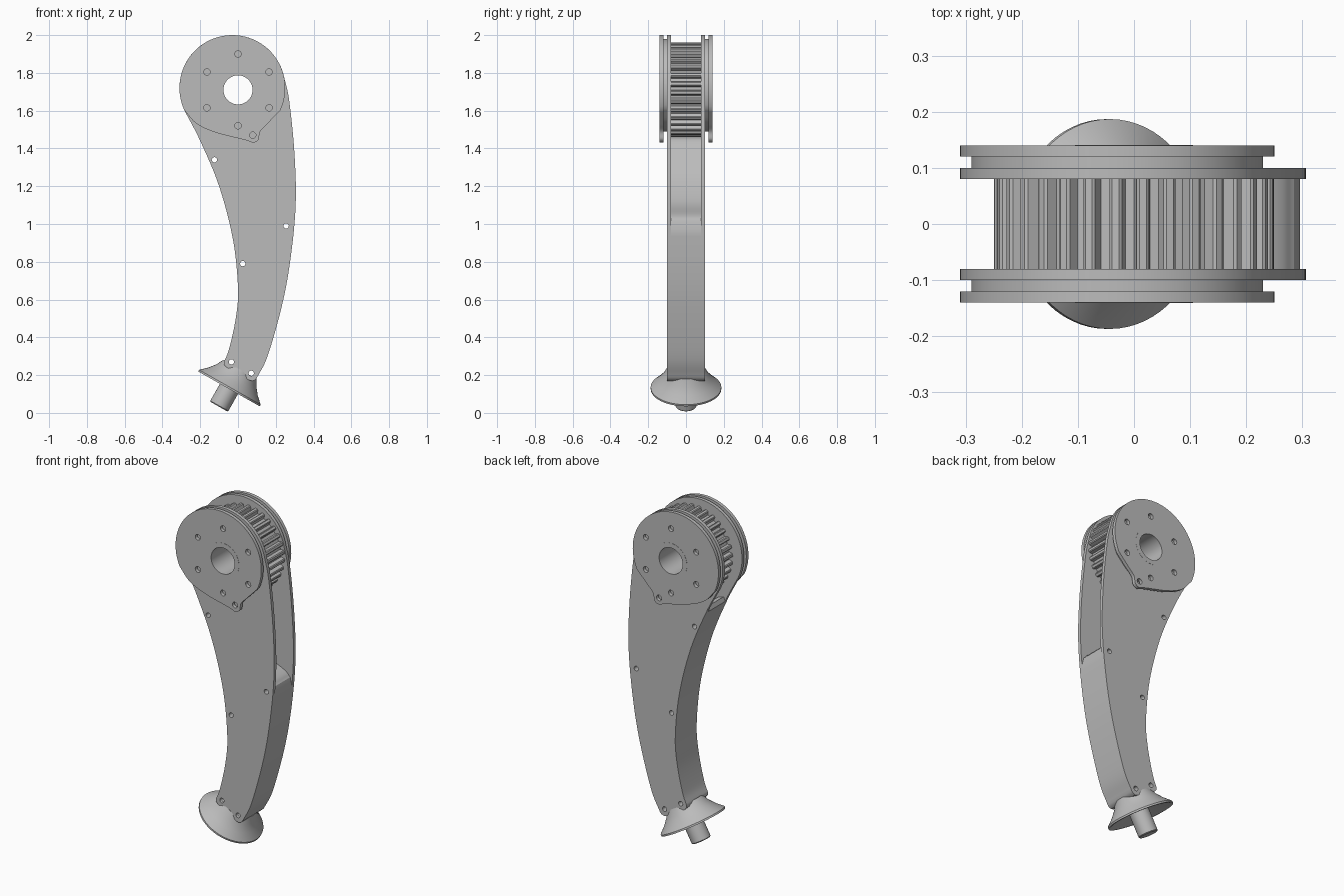
import bpy, bmesh
from math import sin, cos, pi, radians
from mathutils import Matrix, Vector

cube = bpy.data.objects.get("Cube")
if cube:
    bpy.data.objects.remove(cube, do_unlink=True)

grey = bpy.data.materials.new("plain_grey")
grey.use_nodes = True
grey.diffuse_color = (0.5, 0.5, 0.5, 1)
grey.node_tree.nodes["Principled BSDF"].inputs["Base Color"].default_value = (0.5, 0.5, 0.5, 1)

HUB = (0.0, 1.71)       # pulley axis
DISC = (-0.03, 1.72)    # centre of the rounded head


def arc(centre, r, a0=0, a1=360, n=48):
    """Points on an arc; a full circle leaves out its repeated end."""
    count = n if a1 - a0 >= 360 else n + 1
    angles = [radians(a0 + (a1 - a0) * i / n) for i in range(count)]
    return [(centre[0] + r * cos(a), centre[1] + r * sin(a)) for a in angles]


def smooth(points, steps=8):
    """Catmull-Rom curve through the points."""
    p = [Vector(q) for q in points]
    p = [2 * p[0] - p[1]] + p + [2 * p[-1] - p[-2]]
    out = []
    for a, b, c, d in zip(p, p[1:], p[2:], p[3:]):
        for i in range(steps):
            t = i / steps
            q = 0.5 * (2 * b + (c - a) * t + (2 * a - 5 * b + 4 * c - d) * t ** 2
                       + (3 * b - a - 3 * c + d) * t ** 3)
            out.append((q.x, q.y))
    return out + [tuple(p[-2])]


def finish(name, mesh):
    bm = bmesh.new()
    bm.from_mesh(mesh)
    bmesh.ops.remove_doubles(bm, verts=bm.verts, dist=0.0001)
    bmesh.ops.recalc_face_normals(bm, faces=bm.faces)
    bm.to_mesh(mesh)
    bm.free()
    mesh.materials.clear()
    mesh.materials.append(grey)
    ob = bpy.data.objects.new(name, mesh)
    bpy.context.collection.objects.link(ob)
    bpy.ops.object.select_all(action='DESELECT')
    ob.select_set(True)
    bpy.context.view_layer.objects.active = ob
    bpy.ops.object.shade_smooth_by_angle(angle=radians(30))
    return ob


def plate(name, y0, y1, outline, holes=()):
    """Extrude a front-facing outline with holes from y0 to y1."""
    curve = bpy.data.curves.new(name, 'CURVE')
    curve.dimensions = '2D'
    curve.fill_mode = 'BOTH'
    curve.extrude = abs(y1 - y0) / 2
    for loop in [outline, *holes]:
        s = curve.splines.new('POLY')
        s.points.add(len(loop) - 1)
        for pt, (x, z) in zip(s.points, loop):
            pt.co = (x, z, 0, 1)
        s.use_cyclic_u = True
    temp = bpy.data.objects.new(name + "_outline", curve)
    bpy.context.collection.objects.link(temp)
    graph = bpy.context.evaluated_depsgraph_get()
    mesh = bpy.data.meshes.new_from_object(temp.evaluated_get(graph))
    bpy.data.objects.remove(temp, do_unlink=True)
    mesh.transform(Matrix.Translation((0, (y0 + y1) / 2, 0)) @ Matrix.Rotation(pi / 2, 4, 'X'))
    mesh.name = name
    return finish(name, mesh)


# Leg outline: shared edge curves
left = smooth([(-0.284, 1.602), (-0.2, 1.44), (-0.1, 1.2), (-0.027, 0.92), (0, 0.66),
               (-0.012, 0.5), (-0.047, 0.34), (-0.074, 0.27)])
foot_edge = [(-0.073, 0.255), (-0.062, 0.242), (0.06, 0.173), (0.075, 0.169), (0.09, 0.174)]
right = smooth([(0.1, 0.185), (0.16, 0.31), (0.24, 0.6), (0.285, 0.87), (0.306, 1.13),
                (0.297, 1.4), (0.27, 1.66), (0.244, 1.778)])
head = arc(DISC, 0.28, 12, 205)[1:-1]
bolts = [arc(c, 0.014, n=16) for c in
         [(-0.125, 1.34), (0.255, 0.99), (0.025, 0.79), (-0.035, 0.27), (0.07, 0.21)]]
bore = arc(HUB, 0.095)

# Core between the side plates, with a sloped channel above it
channel = smooth([(0.285, 1.015), (0.245, 1.05), (0.1, 1.12), (-0.04, 1.26), (-0.13, 1.43),
                  (-0.19, 1.465)])
core = ([p for p in left if p[1] < 1.45] + foot_edge
        + [p for p in right if p[1] < 0.98] + channel)
plate("leg_core", -0.08, 0.08, core, bolts)

# Toothed pulley
TEETH = 32
tooth = [(0, 0.226), (0.35, 0.226), (0.45, 0.246), (0.55, 0.25), (0.8, 0.25), (0.9, 0.246)]
gear = []
for i in range(TEETH):
    for f, r in tooth:
        a = 2 * pi * (i + f) / TEETH
        gear.append((HUB[0] + r * cos(a), HUB[1] + r * sin(a)))
plate("pulley", -0.08, 0.08, gear, [bore])

# Cover outline with the small lug, and the recessed spacer behind it
cover = arc(DISC, 0.28, -25, 205)[:-1] + smooth(
    [(-0.284, 1.602), (-0.22, 1.532), (-0.12, 1.485), (0.04, 1.444), (0.08, 1.431),
     (0.108, 1.447), (0.118, 1.49), (0.155, 1.53), (0.224, 1.602)])[:-1]
spacer = arc(DISC, 0.26, -25, 205)[:-1] + smooth(
    [(-0.266, 1.61), (-0.2, 1.548), (-0.1, 1.506), (0.04, 1.49), (0.13, 1.535),
     (0.206, 1.61)])[:-1]
screws = [arc(p, 0.017, n=16) for p in arc(HUB, 0.19, 30, 390, 6)]
lug_hole = arc((0.078, 1.47), 0.017, n=16)

for side, name in ((-1, "front"), (1, "back")):
    plate(name + "_side_plate", side * 0.08, side * 0.10, left + foot_edge + right + head,
          bolts + [bore])
    plate(name + "_spacer", side * 0.10, side * 0.12, spacer, [bore])
    plate(name + "_cover", side * 0.12, side * 0.14, cover, screws + [lug_hole, bore])

# Bearing sleeve through the head
plate("bearing_sleeve", -0.141, 0.141, arc(HUB, 0.105), [arc(HUB, 0.077)])

# Flared foot with its pin, turned on a tilted axis
profile = [(0, -0.108), (0.05, -0.108), (0.055, -0.103), (0.055, 0.04), (0.09, 0.04),
           (0.175, 0), (0.187, 0), (0.187, 0.01), (0.15, 0.045), (0.122, 0.08),
           (0.102, 0.118), (0, 0.118)]
bm = bmesh.new()
verts = [bm.verts.new((r, 0, z)) for r, z in profile]
edges = [bm.edges.new(pair) for pair in zip(verts, verts[1:])]
bmesh.ops.spin(bm, geom=verts + edges, cent=(0, 0, 0), axis=(0, 0, 1),
               angle=2 * pi, steps=64, use_merge=True)
bm.transform(Matrix.Translation((-0.048, 0, 0.127)) @ Matrix.Rotation(radians(29.5), 4, 'Y'))
foot = bpy.data.meshes.new("flared_foot")
bm.to_mesh(foot)
bm.free()
finish("flared_foot", foot)
